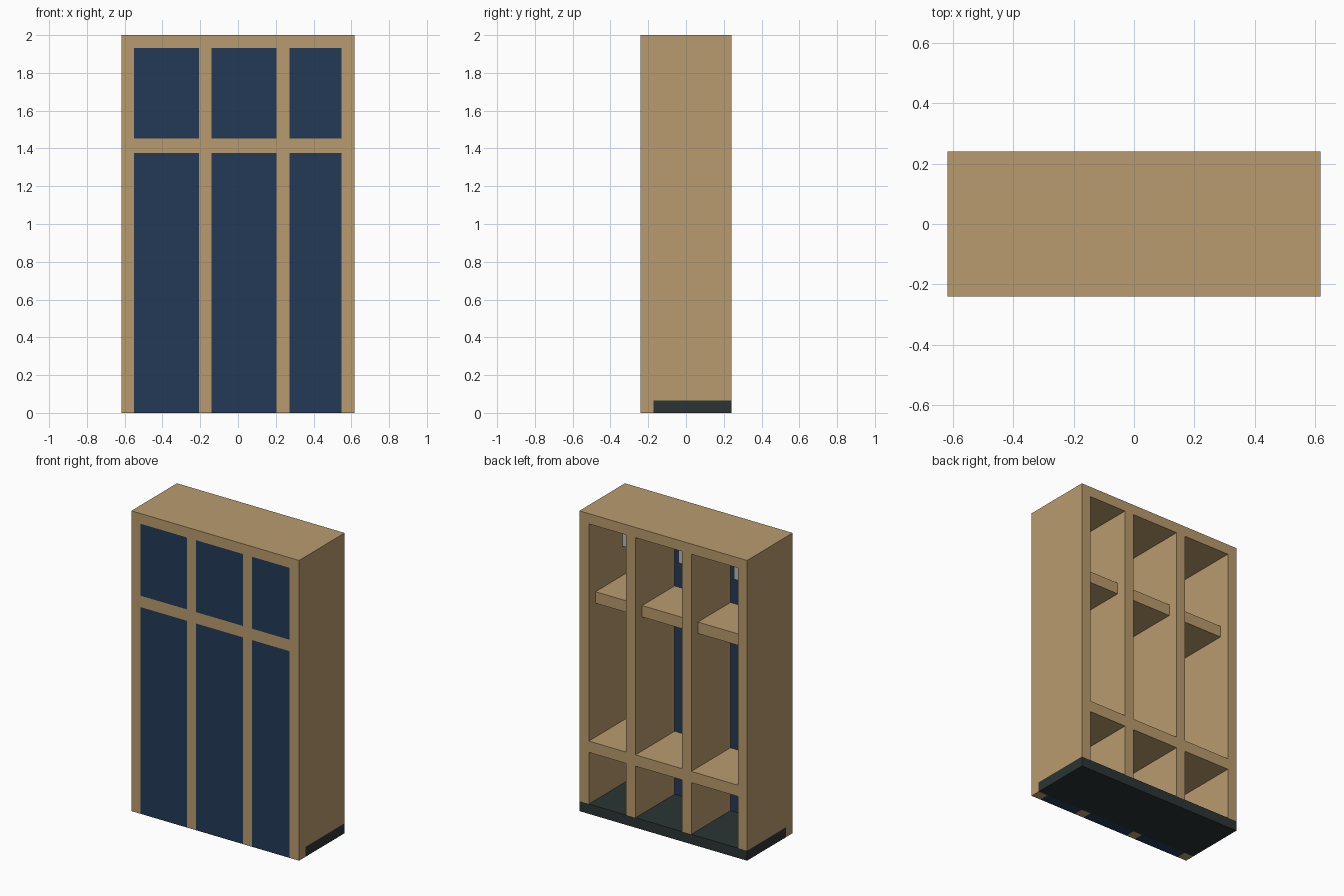
import bpy, bmesh

cube = bpy.data.objects.get("Cube")
if cube:
    bpy.data.objects.remove(cube, do_unlink=True)


def material(name, rgb):
    m = bpy.data.materials.new(name)
    m.use_nodes = True
    m.diffuse_color = (*rgb, 1)
    m.node_tree.nodes["Principled BSDF"].inputs["Base Color"].default_value = (*rgb, 1)
    return m


WOOD = material("tan wood", (0.49, 0.33, 0.157))
BLUE = material("navy blue", (0.016, 0.042, 0.095))
DARK = material("dark slate", (0.025, 0.034, 0.034))
GREY = material("light grey metal", (0.48, 0.51, 0.53))


def prism(name, profile, x0, x1, mat):
    """Extrude a (y, z) profile along x."""
    bm = bmesh.new()
    face = bm.faces.new([bm.verts.new((x0, y, z)) for y, z in profile])
    ext = bmesh.ops.extrude_face_region(bm, geom=[face])
    verts = [v for v in ext["geom"] if isinstance(v, bmesh.types.BMVert)]
    bmesh.ops.translate(bm, verts=verts, vec=(x1 - x0, 0, 0))
    bmesh.ops.recalc_face_normals(bm, faces=bm.faces)
    mesh = bpy.data.meshes.new(name)
    bm.to_mesh(mesh)
    bm.free()
    mesh.materials.append(mat)
    obj = bpy.data.objects.new(name, mesh)
    bpy.context.collection.objects.link(obj)
    return obj


def box(name, x, y, z, mat):
    return prism(name, [(y[0], z[0]), (y[1], z[0]), (y[1], z[1]), (y[0], z[1])], *x, mat)


W, FRONT, BACK = 0.618, -0.24, 0.24
INNER = -0.172            # back of the doors and front of the plinth
PLINTH, TOP = 0.066, 1.932
bays = [(-0.55, -0.207), (-0.14, 0.204), (0.273, 0.548)]

# Plinth and top panel
box("plinth", (-W, W), (INNER, BACK), (0, PLINTH), DARK)
box("top_panel", (-W, W), (FRONT, BACK), (TOP, 2.0), WOOD)

# Uprights, notched over the plinth
notched = [(FRONT, 0), (INNER, 0), (INNER, PLINTH), (BACK, PLINTH), (BACK, TOP), (FRONT, TOP)]
edges = [-W] + [x for bay in bays for x in bay] + [W]
for i in range(0, len(edges), 2):
    prism(f"upright_{i // 2 + 1}", notched, edges[i], edges[i + 1], WOOD)

# Each bay: doors, shelves and latch
for i, bay in enumerate(bays, 1):
    box(f"lower_door_{i}", bay, (FRONT, INNER), (0, 1.377), BLUE)
    box(f"upper_door_{i}", bay, (FRONT, INNER), (1.453, TOP), BLUE)
    box(f"upper_shelf_{i}", bay, (FRONT, 0.17), (1.377, 1.453), WOOD)
    box(f"lower_shelf_{i}", bay, (INNER, BACK), (0.41, 0.485), WOOD)
    box(f"door_latch_{i}", (bay[0] + 0.19, bay[0] + 0.272), (INNER, -0.11), (1.65, 1.79), GREY)
